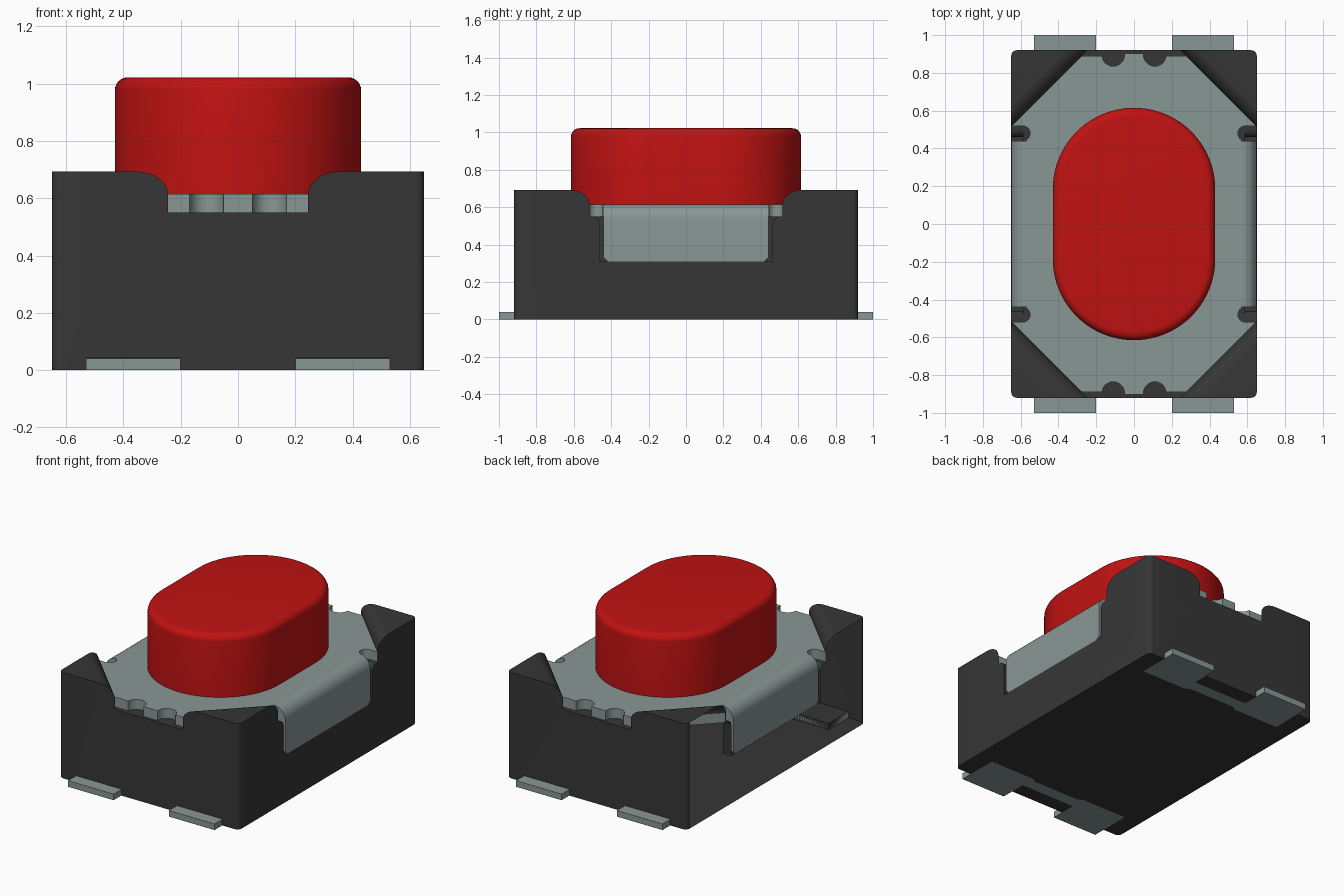
import bpy, bmesh, math
from mathutils import Vector

if "Cube" in bpy.data.objects:
    bpy.data.objects.remove(bpy.data.objects["Cube"], do_unlink=True)


def material(name, rgb):
    m = bpy.data.materials.new(name)
    m.use_nodes = True
    m.diffuse_color = (*rgb, 1)
    m.node_tree.nodes["Principled BSDF"].inputs["Base Color"].default_value = (*rgb, 1)
    return m


RED = material("red button plastic", (0.53, 0.006, 0.006))
STEEL = material("grey metal", (0.25, 0.31, 0.30))
BLACK = material("dark housing plastic", (0.037, 0.037, 0.037))


def arc(cx, cy, r, a0, a1, n=8):
    angles = [math.radians(a0 + (a1 - a0) * i / n) for i in range(n + 1)]
    return [(cx + r * math.cos(a), cy + r * math.sin(a)) for a in angles]


def loft(name, rings, mat):
    """Skin a stack of equal rings and cap both ends."""
    bm = bmesh.new()
    loops = [[bm.verts.new(p) for p in ring] for ring in rings]
    n = len(loops[0])
    for a, b in zip(loops, loops[1:]):
        for i in range(n):
            bm.faces.new((a[i], a[(i + 1) % n], b[(i + 1) % n], b[i]))
    bm.faces.new(loops[0][::-1])
    bm.faces.new(loops[-1])
    bmesh.ops.recalc_face_normals(bm, faces=bm.faces)
    mesh = bpy.data.meshes.new(name)
    bm.to_mesh(mesh)
    bm.free()
    ob = bpy.data.objects.new(name, mesh)
    bpy.context.collection.objects.link(ob)
    mesh.materials.append(mat)
    return ob


def prism(name, outline, lo, hi, mat, axis="z"):
    place = {"x": lambda p, h: (h, p[0], p[1]),
             "y": lambda p, h: (p[0], h, p[1]),
             "z": lambda p, h: (p[0], p[1], h)}[axis]
    return loft(name, [[place(p, h) for p in outline] for h in (lo, hi)], mat)


def four_way(quarter):
    """Mirror a first-quadrant outline into a full loop."""
    half = quarter + [(-x, y) for x, y in reversed(quarter)]
    return half + [(-x, -y) for x, y in half]


def smooth(ob, angle=35):
    bpy.ops.object.select_all(action="DESELECT")
    ob.select_set(True)
    bpy.context.view_layer.objects.active = ob
    bpy.ops.object.shade_smooth_by_angle(angle=math.radians(angle))


def lead_outline(side, gap=0.0):
    """Two feet joined by a narrow bar."""
    half = [(0.53, 0.72), (0.53, 1.0), (0.2, 1.0), (0.2, 0.82)]
    pts = half + [(-x, y) for x, y in reversed(half)]
    pts += [(-0.2, 0.72), (-0.17, 0.74), (0.17, 0.74), (0.2, 0.72)]
    return [(x, side * y) for x, y in pts]


# Housing block with rounded upright edges
housing = prism("housing", four_way(arc(0.62, 0.89, 0.03, 0, 90, 5)), 0, 0.693, BLACK)

# Eight-sided pocket, flaring into rounded corner posts
cutters = []
profile = [(1.165, 0.55), (1.165, 0.615)]
for x, z in arc(0, 0.615, 0.078, 0, 90, 8)[1:]:
    profile.append((1.165 + (0.078 - x) * math.sqrt(2), z))
profile.append((profile[-1][0], 0.8))
rings = [[(x, y, z) for x, y in four_way([(0.8, s - 0.8), (s - 1.1, 1.1)])]
         for s, z in profile]
cutters.append(loft("pocket_cutter", rings, BLACK))

# Recesses for the side flaps and the leads
shoulder = [(0.46, 0.31)] + [(1.0 - y, z) for y, z in arc(0.5, 0.51, 0.04, 0, 90, 6)]
shoulder.append((0.5, 0.58))
side_outline = shoulder + [(-y, z) for y, z in reversed(shoulder)]
for side in (-1, 1):
    cutters.append(prism("flap_cutter", side_outline, side * 0.588, side * 0.8, BLACK, "x"))
    cutters.append(prism("lead_cutter", lead_outline(side), -0.1, 0.042, BLACK))

for cutter in cutters:
    cutter.hide_render = True
    mod = housing.modifiers.new("cut", "BOOLEAN")
    mod.operation = "DIFFERENCE"
    mod.solver = "EXACT"
    mod.object = cutter
graph = bpy.context.evaluated_depsgraph_get()
cut_mesh = bpy.data.meshes.new_from_object(housing.evaluated_get(graph))
housing.modifiers.clear()
housing.data = cut_mesh
for cutter in cutters:
    bpy.data.objects.remove(cutter, do_unlink=True)

# The housing shell is open on its -x wall
bm = bmesh.new()
bm.from_mesh(cut_mesh)
open_wall = [f for f in bm.faces if all(v.co.x < -0.6495 for v in f.verts)]
bmesh.ops.delete(bm, geom=open_wall, context="FACES")
bm.to_mesh(cut_mesh)
bm.free()
cut_mesh.materials.clear()
cut_mesh.materials.append(BLACK)
for poly in cut_mesh.polygons:
    poly.material_index = 0
smooth(housing)

# Cover plate with side slots and end notches
quarter = [(0.57, 0.44)] + arc(0.59, 0.48, 0.04, 240, 90, 8)
quarter += [(0.648, 0.52), (0.278, 0.89), (0.17, 0.89)]
quarter += arc(0.11, 0.895, 0.06, 0, -180, 10) + [(0.05, 0.903)]
smooth(prism("cover_plate", four_way(quarter), 0.551, 0.615, STEEL))

# Bent flaps holding the plate at both sides
bend = arc(0.57, 0.535, 0.08, 90, 0, 8) + [(0.65, 0.31), (0.59, 0.31)]
bend += arc(0.57, 0.535, 0.02, 0, 90, 4)
for side, label in ((1, "left"), (-1, "right")):
    flap = prism(label + "_flap", [(side * x, z) for x, z in bend], -0.44, 0.44, STEEL, "y")
    bm = bmesh.new()
    bm.from_mesh(flap.data)
    tips = [e for e in bm.edges
            if all(v.co.z < 0.32 and abs(v.co.y) > 0.43 for v in e.verts)
            and abs(e.verts[0].co.y - e.verts[1].co.y) < 0.01]
    bmesh.ops.bevel(bm, geom=tips, offset=0.02, segments=1, affect="EDGES")
    bm.to_mesh(flap.data)
    bm.free()
    smooth(flap)

# Solder leads
for side, label in ((-1, "front"), (1, "back")):
    prism(label + "_lead", lead_outline(side), 0, 0.04, STEEL)

# Push button with a rounded rim
rim = 0.045
sections = [(0.43, 0.6)] + [(0.43 - rim + x, z) for x, z in arc(0, 1.022 - rim, rim, 0, 90, 6)]
rings = [[(x, y, z) for x, y in four_way(arc(0, 0.185, r, 0, 89, 20))] for r, z in sections]
smooth(loft("button", rings, RED))
